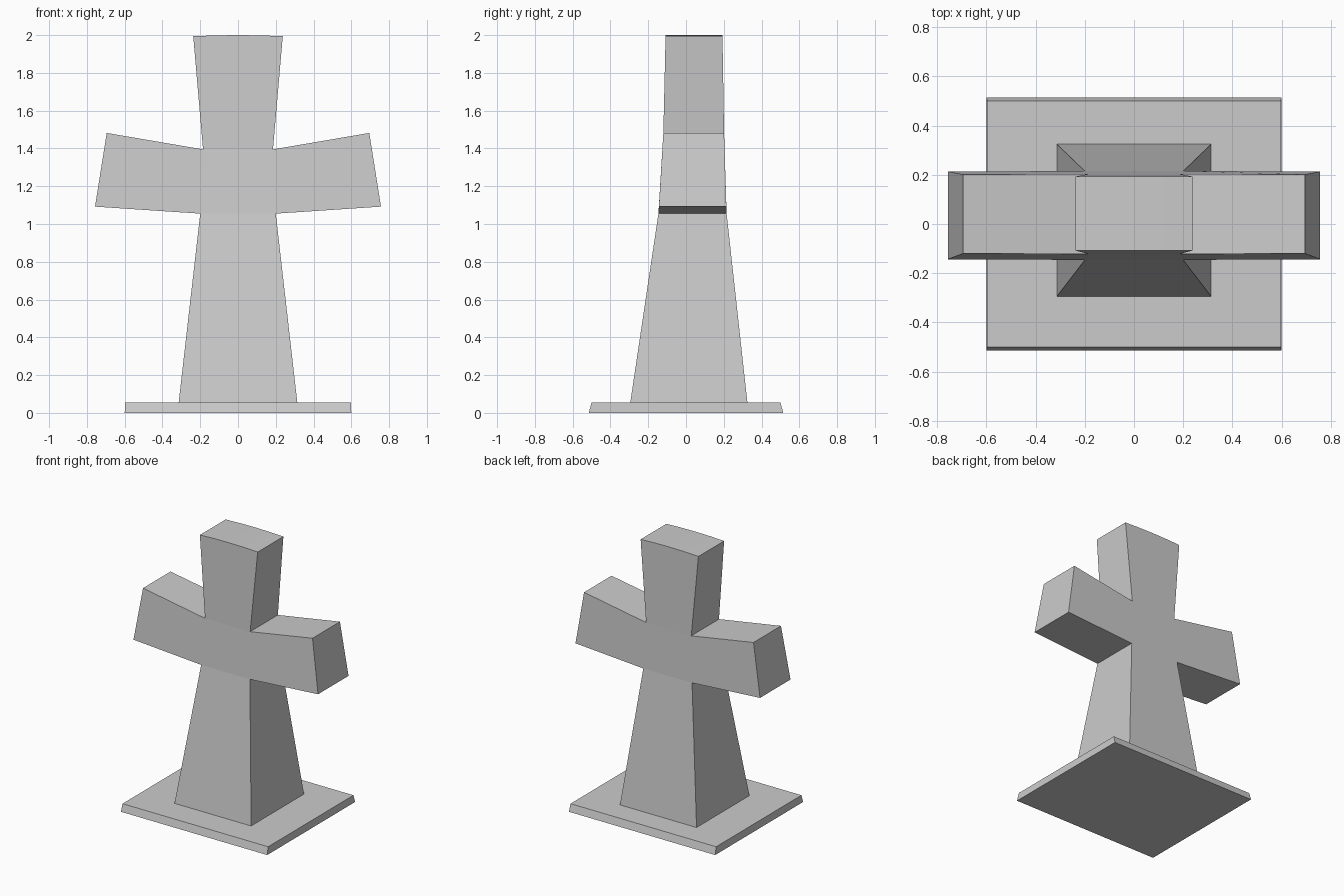
import bpy, bmesh

if "Cube" in bpy.data.objects:
    bpy.data.objects.remove(bpy.data.objects["Cube"])


def finish(name, bm):
    bmesh.ops.recalc_face_normals(bm, faces=bm.faces)
    mesh = bpy.data.meshes.new(name)
    bm.to_mesh(mesh)
    bm.free()
    obj = bpy.data.objects.new(name, mesh)
    bpy.context.collection.objects.link(obj)
    return obj


# Base slab with slightly sloping sides
bm = bmesh.new()
bmesh.ops.create_cube(bm, size=1)
for v in bm.verts:
    top = v.co.z > 0
    v.co.x *= 1.194 if top else 1.2
    v.co.y *= 1.0 if top else 1.03
    v.co.z = 0.055 if top else 0
finish("base_slab", bm)

# Cross: depth (front y, back y) tapers with height
DEPTHS = [(0.055, -0.295, 0.325), (1.055, -0.146, 0.215),
          (1.395, -0.122, 0.203), (2.0, -0.108, 0.193)]


def depth(z, back):
    for a, b in zip(DEPTHS, DEPTHS[1:]):
        if z <= b[0]:
            t = (z - a[0]) / (b[0] - a[0])
            return a[1 + back] + t * (b[1 + back] - a[1 + back])
    return DEPTHS[-1][1 + back]


# Face panels: shaft, crossing, head with a gently arched top, two arms
crossing = [(-0.2, 1.055), (0.2, 1.055), (0.185, 1.395), (-0.185, 1.395)]
arch = [(x, 2.0 - 0.006 * (x / 0.237) ** 2)
        for x in (0.237, 0.12, 0, -0.12, -0.237)]
arm = [(0.2, 1.055), (0.757, 1.092), (0.695, 1.482), (0.185, 1.395)]
panels = [
    [(-0.314, 0.055), (0.314, 0.055), (0.2, 1.055), (-0.2, 1.055)],
    crossing,
    [(-0.185, 1.395), (0.185, 1.395)] + arch,
    arm,
    [(-x, z) for x, z in reversed(arm)],
]

bm = bmesh.new()
sides = [{}, {}]
for back, verts in enumerate(sides):
    for panel in panels:
        for p in panel:
            if p not in verts:
                verts[p] = bm.verts.new((p[0], depth(p[1], back), p[1]))
        bm.faces.new([verts[p] for p in panel])

# Join front to back along the outline
front, rear = sides
point_of = {v: p for p, v in front.items()}
outline = [e for e in bm.edges if e.is_boundary and e.verts[0] in point_of]
for e in outline:
    a, b = e.verts
    bm.faces.new([a, b, rear[point_of[b]], rear[point_of[a]]])
finish("stone_cross", bm)
